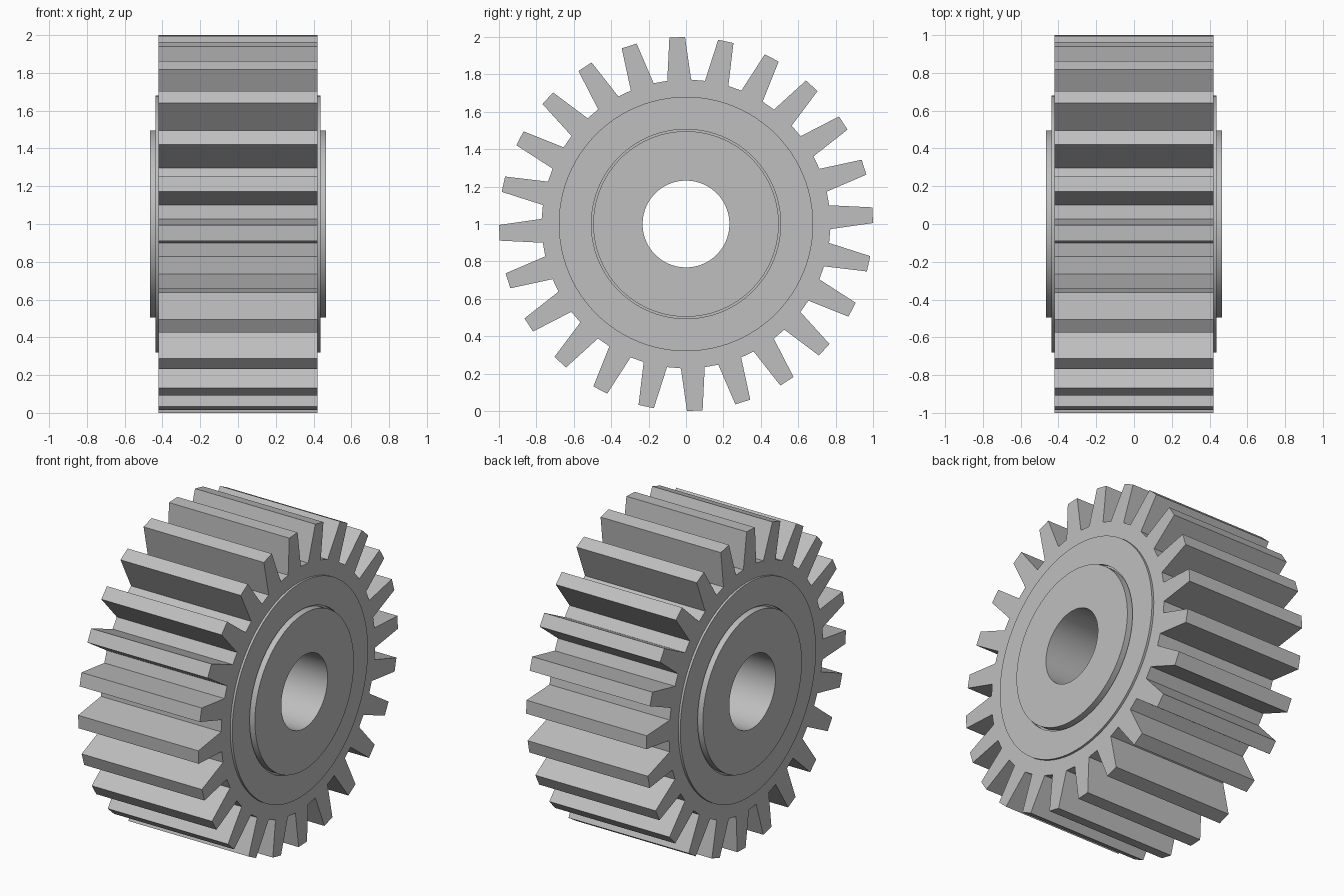
import bpy, bmesh
from math import sin, cos, radians

cube = bpy.data.objects.get("Cube")
if cube:
    bpy.data.objects.remove(cube, do_unlink=True)

TEETH = 24
PITCH = 360 / TEETH
FIRST = 92.7            # direction of the first tooth, in degrees
HALF_WIDTH = 0.422      # half the length of the teeth along x
PLATE_R = 0.68

steel = bpy.data.materials.new("steel grey")
steel.use_nodes = True
GREY = (0.52, 0.52, 0.52, 1)
steel.diffuse_color = GREY
steel.node_tree.nodes["Principled BSDF"].inputs["Base Color"].default_value = GREY


def point(x, r, deg):
    a = radians(deg)
    return (x, r * cos(a), 1 + r * sin(a))


def bridge(bm, a, b):
    n = len(a)
    for i in range(n):
        j = (i + 1) % n
        bm.faces.new((a[i], a[j], b[j], b[i]))


def finish(bm, name):
    bmesh.ops.recalc_face_normals(bm, faces=bm.faces)
    mesh = bpy.data.meshes.new(name)
    bm.to_mesh(mesh)
    bm.free()
    mesh.materials.append(steel)
    obj = bpy.data.objects.new(name, mesh)
    bpy.context.collection.objects.link(obj)
    return obj


# Toothed rim: tooth outline around, joined to a round inner edge
tooth = [(-4.75, 0.772), (-2.4, 1.0), (2.4, 1.0), (4.75, 0.772)]
outline = [(FIRST + k * PITCH + off, r) for k in range(TEETH) for off, r in tooth]
inner = [(FIRST + (i - 1.5) * PITCH / 4, PLATE_R) for i in range(TEETH * 4)]

bm = bmesh.new()
loops = []
for x, path in ((-HALF_WIDTH, inner), (-HALF_WIDTH, outline),
                (HALF_WIDTH, outline), (HALF_WIDTH, inner)):
    loops.append([bm.verts.new(point(x, r, a)) for a, r in path])
for k in range(4):
    bridge(bm, loops[k], loops[(k + 1) % 4])
finish(bm, "toothed_rim")

# Hub: lathed profile with raised plate, thin groove, boss and bore
half = [(PLATE_R, 0.436), (0.506, 0.436), (0.506, 0.42), (0.496, 0.42),
        (0.496, 0.466), (0.232, 0.466)]
profile = half + [(r, -x) for r, x in reversed(half)]

bm = bmesh.new()
rings = [[bm.verts.new(point(x, r, a)) for a, _ in inner] for r, x in profile]
for k in range(len(rings)):
    bridge(bm, rings[k], rings[(k + 1) % len(rings)])
hub = finish(bm, "hub")

# Smooth the round walls, keep the steps crisp
bpy.ops.object.select_all(action='DESELECT')
hub.select_set(True)
bpy.context.view_layer.objects.active = hub
bpy.ops.object.shade_smooth_by_angle(angle=radians(30))
